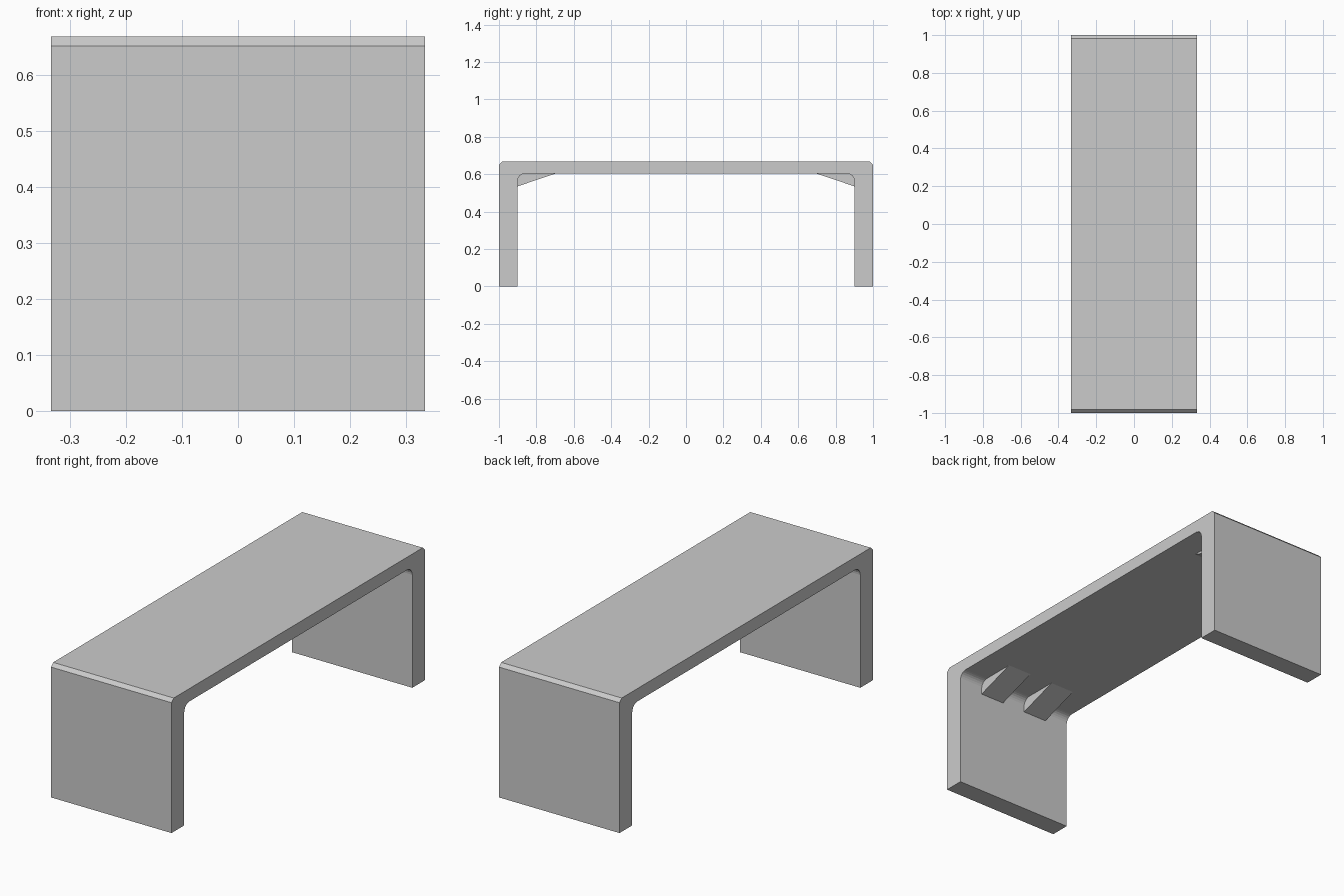
import bpy, math

if "Cube" in bpy.data.objects:
    bpy.data.objects.remove(bpy.data.objects["Cube"])

HALF_W, HEIGHT = 0.333, 0.668
INNER_Y, UNDER_Z = 0.9, 0.604
CHAMFER, FILLET = 0.017, 0.04


def extrude_x(name, profile, x0, x1):
    """Solid made by sweeping a (y, z) profile from x0 to x1."""
    n = len(profile)
    if sum(profile[i][0] * profile[(i + 1) % n][1] - profile[(i + 1) % n][0] * profile[i][1]
           for i in range(n)) < 0:
        profile = profile[::-1]
    verts = [(x, y, z) for x in (x0, x1) for y, z in profile]
    faces = [tuple(range(n))[::-1], tuple(range(n, 2 * n))]
    faces += [(i, (i + 1) % n, (i + 1) % n + n, i + n) for i in range(n)]
    mesh = bpy.data.meshes.new(name)
    mesh.from_pydata(verts, [], faces)
    obj = bpy.data.objects.new(name, mesh)
    bpy.context.collection.objects.link(obj)
    return obj


# Bench body: top and two legs as one bent slab, chamfered outside, rounded inside
half = [(1, HEIGHT - CHAMFER), (1, 0), (INNER_Y, 0)]
for i in range(7):
    a = math.pi / 2 * i / 6
    half.append((INNER_Y - FILLET + FILLET * math.cos(a),
                 UNDER_Z - FILLET + FILLET * math.sin(a)))
half.insert(0, (1 - CHAMFER, HEIGHT))
extrude_x("bench_body", half + [(-y, z) for y, z in reversed(half)], -HALF_W, HALF_W)

# Corner braces: two sloped wedges under each end
for end, s in (("front", -1), ("back", 1)):
    wedge = [(s * 0.9, 0.535), (s * 0.9, UNDER_Z), (s * 0.695, UNDER_Z)]
    for side, x in (("left", -0.133), ("right", 0.133)):
        extrude_x(f"{end}_{side}_brace", wedge, x - 0.067, x + 0.067)
